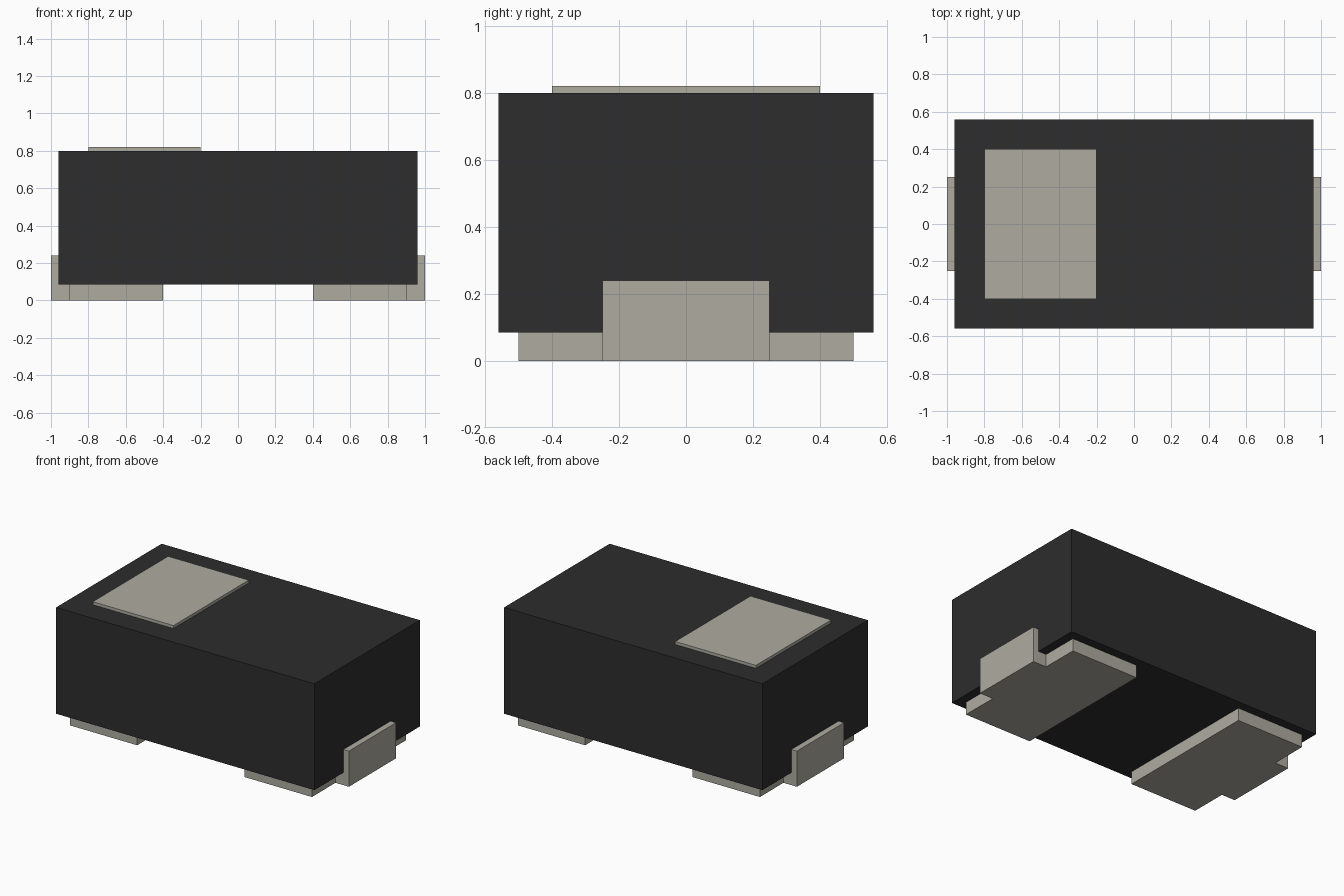
import bpy
import bmesh
from mathutils import Vector

cube = bpy.data.objects.get("Cube")
if cube:
    bpy.data.objects.remove(cube, do_unlink=True)


def make_material(name, rgb):
    mat = bpy.data.materials.new(name)
    mat.use_nodes = True
    mat.diffuse_color = (*rgb, 1)
    bsdf = next(n for n in mat.node_tree.nodes if n.type == 'BSDF_PRINCIPLED')
    bsdf.inputs["Base Color"].default_value = (*rgb, 1)
    return mat


def add_object(name, bm, mat):
    bmesh.ops.recalc_face_normals(bm, faces=bm.faces)
    mesh = bpy.data.meshes.new(name)
    bm.to_mesh(mesh)
    bm.free()
    mesh.materials.append(mat)
    obj = bpy.data.objects.new(name, mesh)
    bpy.context.collection.objects.link(obj)
    return obj


def add_box(name, low, high, mat):
    low, high = Vector(low), Vector(high)
    bm = bmesh.new()
    bmesh.ops.create_cube(bm, size=1)
    bmesh.ops.scale(bm, vec=high - low, verts=bm.verts)
    bmesh.ops.translate(bm, vec=(low + high) / 2, verts=bm.verts)
    return add_object(name, bm, mat)


def extrude_up(bm, face, height):
    """Raise a face, leaving no copy of it behind."""
    new = bmesh.ops.extrude_face_region(bm, geom=[face])["geom"]
    verts = [v for v in new if isinstance(v, bmesh.types.BMVert)]
    bmesh.ops.translate(bm, vec=(0, 0, height), verts=verts)


def add_terminal(name, side, mat):
    """Flat T-shaped pad whose narrow end turns up against the body."""
    inner, shoulder, bend, tip = 0.40, 0.90, 0.96, 1.0
    half_pad, half_tab, thick, tab_top = 0.50, 0.25, 0.09, 0.24
    outline = [(inner, -half_pad), (shoulder, -half_pad), (shoulder, -half_tab),
               (tip, -half_tab), (tip, half_tab), (shoulder, half_tab),
               (shoulder, half_pad), (inner, half_pad)]
    bm = bmesh.new()
    base = bm.faces.new([bm.verts.new((x, y, 0)) for x, y in outline])
    floor = base.copy()
    extrude_up(bm, base, thick)
    # Upturned tab
    bmesh.ops.bisect_plane(bm, geom=bm.verts[:] + bm.edges[:] + bm.faces[:],
                           plane_co=(bend, 0, 0), plane_no=(1, 0, 0))
    bm.normal_update()
    tab = next(f for f in bm.faces if abs(f.normal.z) > 0.9
               and f.calc_center_median().z > thick - 0.001
               and f.calc_center_median().x > bend)
    extrude_up(bm, tab, tab_top - thick)
    bmesh.ops.remove_doubles(bm, verts=bm.verts, dist=0.0001)
    for v in bm.verts:
        v.co.x *= side
    return add_object(name, bm, mat)


black = make_material("black plastic", (0.026, 0.026, 0.026))
metal = make_material("tinned metal", (0.423, 0.407, 0.352))

# Moulded body and raised polarity mark
add_box("body", (-0.96, -0.56, 0.085), (0.96, 0.56, 0.80), black)
add_box("polarity_mark", (-0.80, -0.40, 0.80), (-0.20, 0.40, 0.82), metal)

# Mirrored terminals
for side, label in ((1, "left"), (-1, "right")):
    add_terminal(f"{label}_terminal", side, metal)
